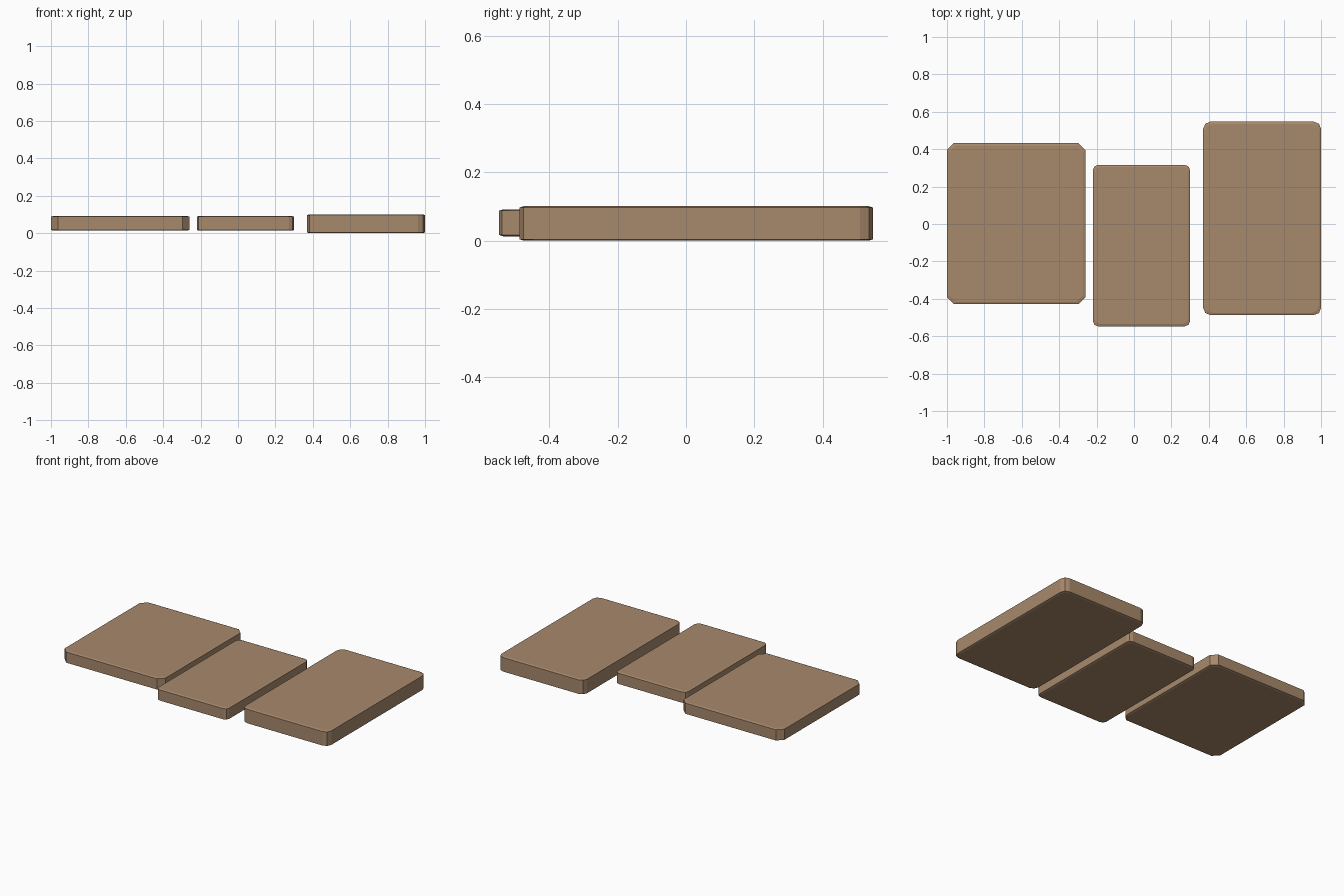
import bpy, bmesh, math

if "Cube" in bpy.data.objects:
    bpy.data.objects.remove(bpy.data.objects["Cube"])

mat = bpy.data.materials.new("tan_stone")
mat.diffuse_color = (0.39, 0.25, 0.15, 1)
mat.use_nodes = True
mat.node_tree.nodes["Principled BSDF"].inputs["Base Color"].default_value = mat.diffuse_color


def outline(x0, x1, y0, y1, r, segs):
    """Rectangle with cut (segs=1) or rounded corners, counter-clockwise."""
    pts = []
    corners = [(x1 - r, y1 - r), (x0 + r, y1 - r), (x0 + r, y0 + r), (x1 - r, y0 + r)]
    for i, (cx, cy) in enumerate(corners):
        for s in range(segs + 1):
            a = math.pi / 2 * (i + s / segs)
            pts.append((cx + r * math.cos(a), cy + r * math.sin(a)))
    return pts


def slab(name, x0, x1, y0, y1, z0, z1, r, segs, inset=0.012, lip=0.004):
    """Flat stone with a slight bevel along its top and bottom rims."""
    bm = bmesh.new()
    rings = []
    for z, d in [(z0, inset), (z0 + lip, 0), (z1 - lip, 0), (z1, inset)]:
        pts = outline(x0 + d, x1 - d, y0 + d, y1 - d, r, segs)
        rings.append([bm.verts.new((x, y, z)) for x, y in pts])
    for a, b in zip(rings, rings[1:]):
        n = len(a)
        for i in range(n):
            j = (i + 1) % n
            bm.faces.new((a[i], a[j], b[j], b[i]))
    bm.faces.new(rings[0][::-1])
    bm.faces.new(rings[-1])
    me = bpy.data.meshes.new(name)
    bm.to_mesh(me)
    bm.free()
    me.materials.append(mat)
    ob = bpy.data.objects.new(name, me)
    bpy.context.collection.objects.link(ob)


# Three paving slabs side by side
slab("left_slab", -1.0, -0.26, -0.428, 0.433, 0.013, 0.092, 0.037, 1)
slab("middle_slab", -0.22, 0.30, -0.547, 0.316, 0.013, 0.092, 0.028, 2)
slab("right_slab", 0.37, 1.0, -0.487, 0.547, 0.0, 0.101, 0.038, 2)
